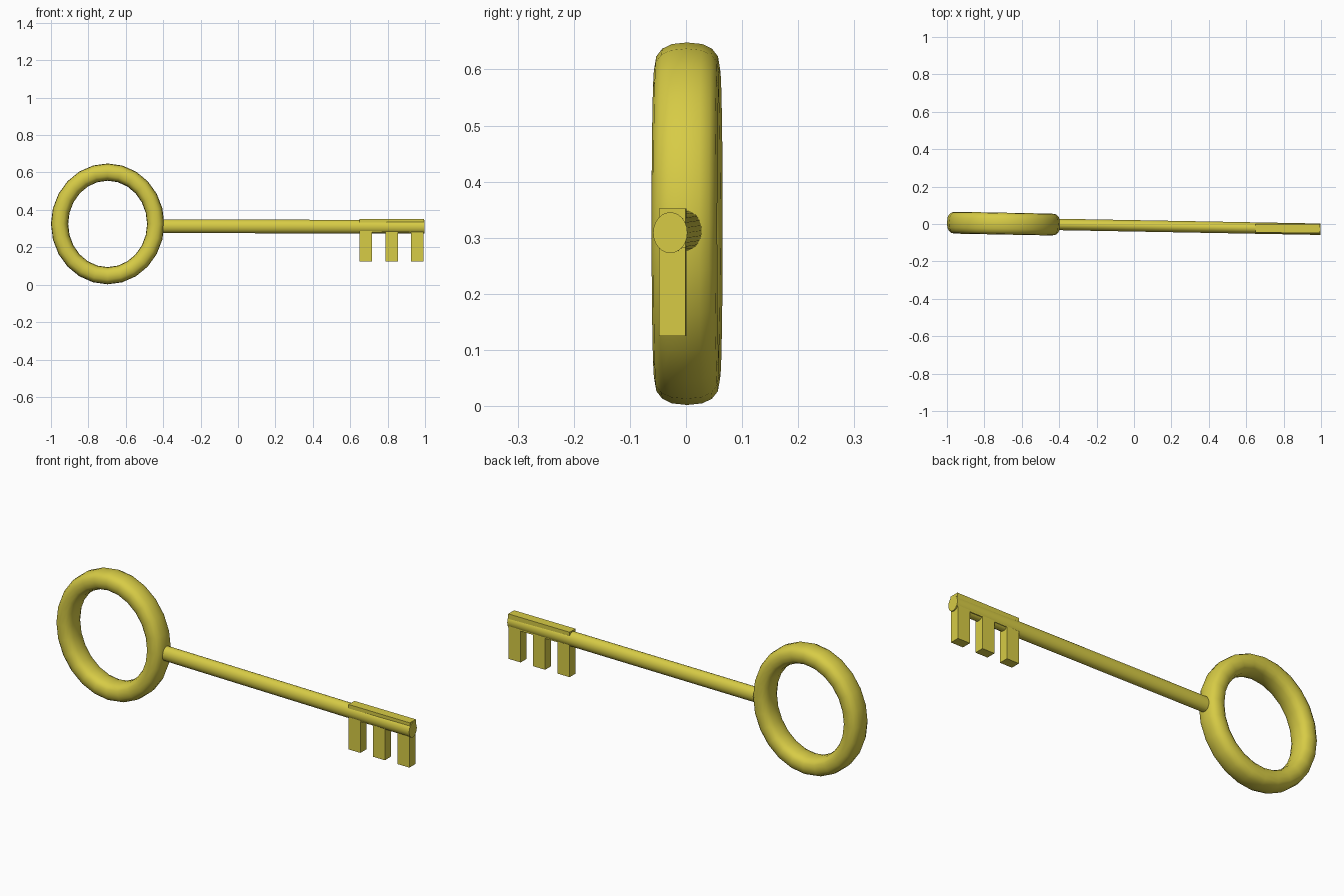
import bpy, bmesh, math
from mathutils import Matrix

if "Cube" in bpy.data.objects:
    bpy.data.objects.remove(bpy.data.objects["Cube"])

brass = bpy.data.materials.new("yellow_brass")
brass.diffuse_color = (0.68, 0.60, 0.06, 1)
brass.use_nodes = True
brass.node_tree.nodes["Principled BSDF"].inputs["Base Color"].default_value = brass.diffuse_color


def make(name, bm, smooth):
    bmesh.ops.recalc_face_normals(bm, faces=bm.faces[:])
    for f in bm.faces:
        f.smooth = smooth
    me = bpy.data.meshes.new(name)
    bm.to_mesh(me)
    bm.free()
    me.materials.append(brass)
    ob = bpy.data.objects.new(name, me)
    bpy.context.collection.objects.link(ob)
    if smooth:
        bpy.ops.object.select_all(action='DESELECT')
        ob.select_set(True)
        bpy.context.view_layer.objects.active = ob
        bpy.ops.object.shade_smooth_by_angle(angle=math.radians(40))
    return ob


def box(name, x0, x1, y0, y1, z0, z1):
    bm = bmesh.new()
    bmesh.ops.create_cube(bm, size=1)
    for v in bm.verts:
        v.co.x = (x0 + x1) / 2 + v.co.x * (x1 - x0)
        # slight sideways lean of the bit
        v.co.y = (y0 + y1) / 2 + v.co.y * (y1 - y0) - 0.007 * (v.co.x - 0.82)
        v.co.z = (z0 + z1) / 2 + v.co.z * (z1 - z0)
    return make(name, bm, False)


# ring handle: rounded-square section swept around a slightly tall oval
N, M = 24, 16
bm = bmesh.new()
loops = []
for i in range(N):
    a = 2 * math.pi * i / N
    loop = []
    for j in range(M):
        b = 2 * math.pi * j / M
        c, s = math.cos(b), math.sin(b)
        r = 0.046 * math.copysign(abs(c) ** 0.8, c)
        y = 0.0585 * math.copysign(abs(s) ** 0.8, s)
        loop.append(bm.verts.new(((0.257 + r) * math.cos(a), y,
                                  (0.277 + r) * math.sin(a))))
    loops.append(loop)
for i in range(N):
    for j in range(M):
        p, q, k = loops[i], loops[(i + 1) % N], (j + 1) % M
        bm.faces.new((p[j], q[j], q[k], p[k]))
ring = make("ring_handle", bm, True)
ring.location = (-0.697, 0.002, 0.325)
ring.rotation_euler.z = -0.019

# round shaft, oval in section and leaning slightly towards the front
x0, x1 = -0.43, 0.998
bm = bmesh.new()
bmesh.ops.create_cone(bm, cap_ends=True, segments=24, radius1=1, radius2=1, depth=1,
                      matrix=Matrix.Rotation(math.pi / 2, 4, 'Y'))
for v in bm.verts:
    x = (x0 + x1) / 2 + v.co.x * (x1 - x0)
    t = (x - x0) / (x1 - x0)
    v.co = (x, v.co.y * 0.0305 - 0.002 - 0.026 * t, v.co.z * 0.0365 + 0.313 - 0.004 * t)
make("shaft", bm, True)

# bit: bar along the shaft end with three teeth
box("bit_bar", 0.65, 0.995, -0.047, 0.0, 0.283, 0.352)
for i in range(3):
    x = 0.65 + 0.1375 * i
    box(f"tooth_{i + 1}", x, x + 0.067, -0.047, 0.0, 0.125, 0.30)
